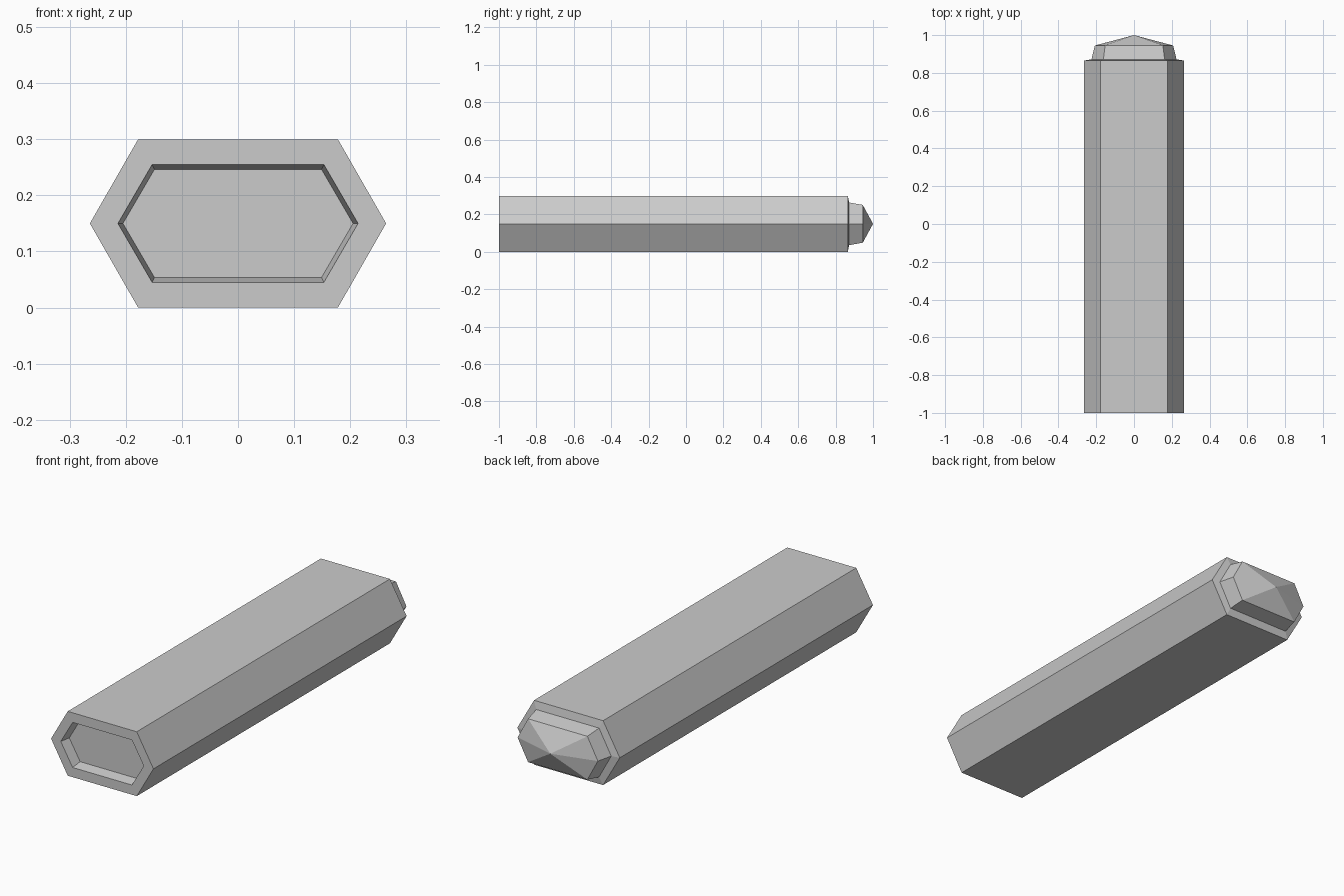
import bpy
import bmesh

if "Cube" in bpy.data.objects:
    bpy.data.objects.remove(bpy.data.objects["Cube"], do_unlink=True)

MID_Z = 0.15

grey = bpy.data.materials.new("plain_grey")
grey.use_nodes = True
colour = (0.6, 0.6, 0.6, 1.0)
grey.diffuse_color = colour
grey.node_tree.nodes["Principled BSDF"].inputs["Base Color"].default_value = colour


def hex_ring(bm, y, half_width, half_flat, half_height):
    """Stretched hexagon standing across the y axis."""
    outline = [(half_width, 0), (half_flat, half_height), (-half_flat, half_height),
               (-half_width, 0), (-half_flat, -half_height), (half_flat, -half_height)]
    return [bm.verts.new((x, y, MID_Z + z)) for x, z in outline]


def bridge(bm, first, second):
    for i in range(len(first)):
        j = (i + 1) % len(first)
        bm.faces.new((first[i], first[j], second[j], second[i]))


# Sections from the socket floor, out over the rim, along the body to the tip
sections = [
    (-0.95, 0.205, 0.149, 0.096),   # socket floor
    (-1.0, 0.214, 0.153, 0.105),    # socket mouth
    (-1.0, 0.264, 0.178, 0.15),     # front rim
    (0.865, 0.264, 0.178, 0.15),    # back of the body
    (0.872, 0.225, 0.162, 0.114),   # collar base
    (0.945, 0.207, 0.153, 0.101),   # collar end
]

bm = bmesh.new()
rings = [hex_ring(bm, *section) for section in sections]
for first, second in zip(rings, rings[1:]):
    bridge(bm, first, second)
bm.faces.new(rings[0])

# Pointed tip
apex = bm.verts.new((0, 1.0, MID_Z))
for i in range(6):
    bm.faces.new((rings[-1][i], rings[-1][(i + 1) % 6], apex))

bmesh.ops.recalc_face_normals(bm, faces=bm.faces)
mesh = bpy.data.meshes.new("hexagonal_bar")
bm.to_mesh(mesh)
bm.free()
mesh.materials.append(grey)
bar = bpy.data.objects.new("hexagonal_bar", mesh)
bpy.context.collection.objects.link(bar)
